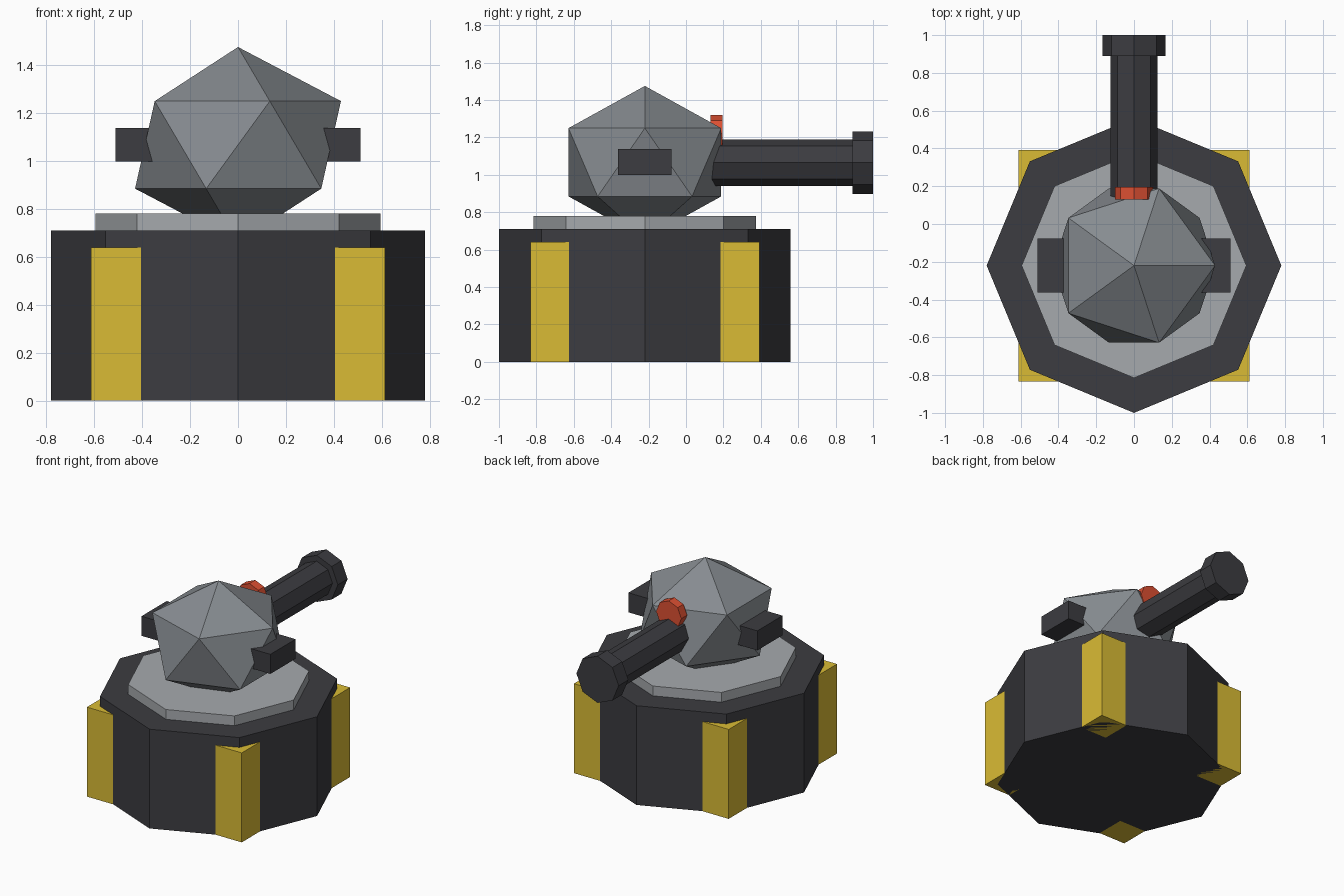
import bpy
from math import pi

if "Cube" in bpy.data.objects:
    bpy.data.objects.remove(bpy.data.objects["Cube"])

CY = -0.22    # y of the turret axis
BZ = 1.065    # height of the barrel axis


def material(name, rgb):
    m = bpy.data.materials.new(name)
    m.diffuse_color = (*rgb, 1)
    m.use_nodes = True
    m.node_tree.nodes["Principled BSDF"].inputs["Base Color"].default_value = m.diffuse_color
    return m


DARK = material("dark_metal", (0.045, 0.045, 0.052))
LIGHT = material("light_metal", (0.38, 0.40, 0.42))
STEEL = material("steel", (0.24, 0.26, 0.28))
YELLOW = material("yellow_paint", (0.70, 0.50, 0.035))
RED = material("red_paint", (0.72, 0.08, 0.032))


def finish(name, mat):
    ob = bpy.context.object
    ob.name = ob.data.name = name
    ob.data.materials.append(mat)
    bpy.ops.object.transform_apply(location=False, rotation=True, scale=True)
    return ob


def octagon_z(name, r, z0, z1, mat):
    bpy.ops.mesh.primitive_cylinder_add(vertices=8, radius=r, depth=z1 - z0,
                                        location=(0, CY, (z0 + z1) / 2))
    return finish(name, mat)


def octagon_y(name, r, y0, y1, z, mat):
    bpy.ops.mesh.primitive_cylinder_add(vertices=8, radius=r, depth=y1 - y0,
                                        location=(0, (y0 + y1) / 2, z),
                                        rotation=(pi / 2, 0, 0))
    return finish(name, mat)


def box(name, centre, size, mat):
    bpy.ops.mesh.primitive_cube_add(size=1, location=centre)
    bpy.context.object.scale = size
    return finish(name, mat)


# Octagonal base and the turning plate on it
octagon_z("base", 0.78, 0, 0.71, DARK)
octagon_z("turning_plate", 0.595, 0.70, 0.78, LIGHT)

# Yellow corner posts
for sx, side in ((-1, "left"), (1, "right")):
    for sy, end in ((-1, "front"), (1, "back")):
        box(f"corner_post_{end}_{side}", (sx * 0.505, CY + sy * 0.505, 0.32),
            (0.215, 0.215, 0.64), YELLOW)

# Faceted turret head, slightly flattened
bpy.ops.mesh.primitive_ico_sphere_add(subdivisions=1, radius=0.48,
                                      location=(0, CY, 1.067))
bpy.context.object.scale.z = 0.85
finish("turret_head", STEEL)

# Side blocks
for sx, side in ((-1, "left"), (1, "right")):
    box(f"side_block_{side}", (sx * 0.415, CY, 1.068), (0.19, 0.285, 0.14), DARK)

# Barrel, muzzle and red sight
octagon_y("barrel", 0.125, 0.0, 0.95, BZ, DARK)
octagon_y("muzzle", 0.167, 0.89, 1.0, BZ, DARK)
octagon_y("sight", 0.10, 0.13, 0.195, 1.22, RED)
